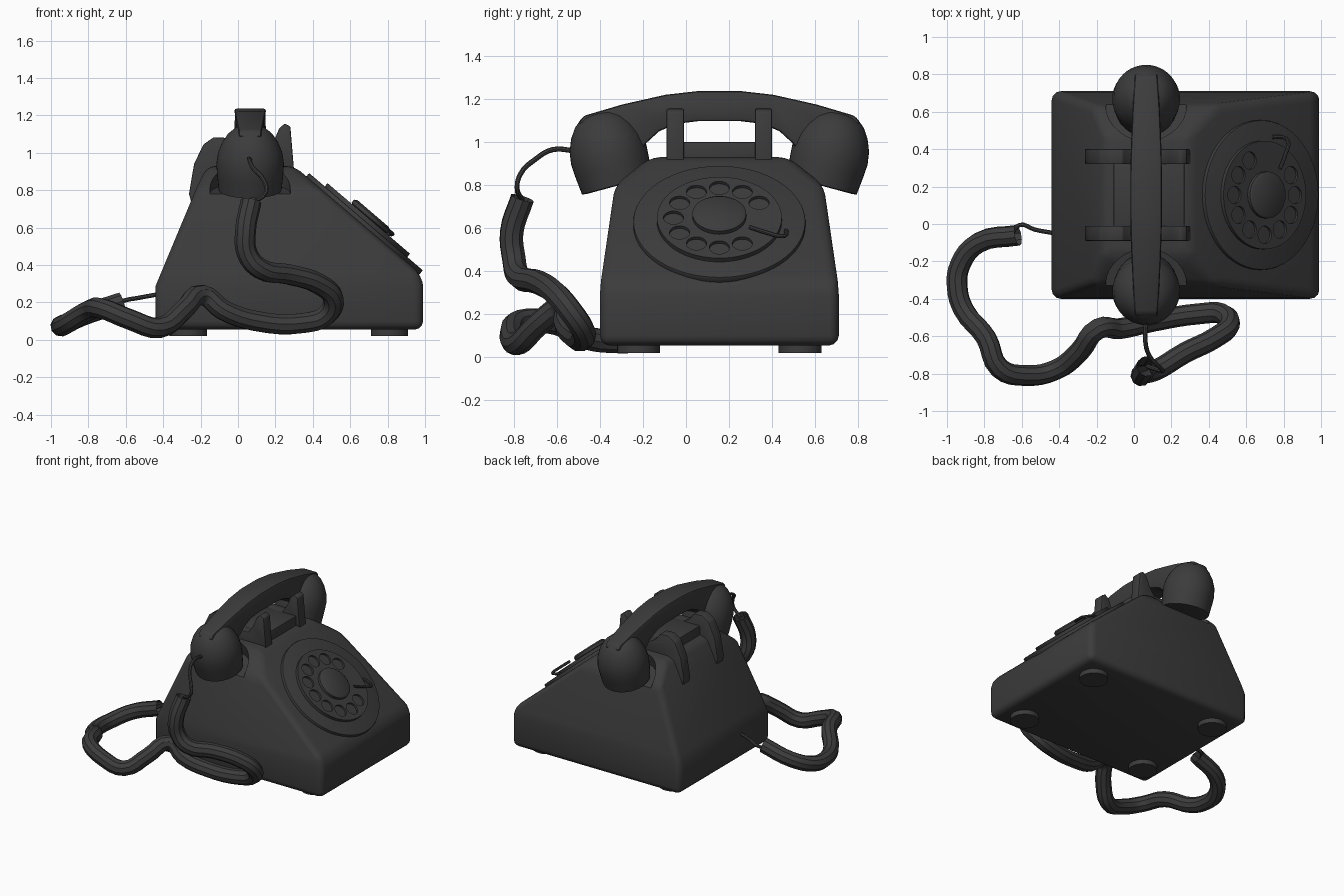
import bpy, bmesh
from math import sin, cos, pi, radians
from mathutils import Matrix, Vector

if "Cube" in bpy.data.objects:
    bpy.data.objects.remove(bpy.data.objects["Cube"])

MID = 0.155     # y of the symmetry plane of the telephone
GRIP_X = 0.065  # x of the handset

black = bpy.data.materials.new("charcoal black")
black.use_nodes = True
black.diffuse_color = (0.045, 0.045, 0.045, 1)
black.node_tree.nodes["Principled BSDF"].inputs["Base Color"].default_value = black.diffuse_color


def add_object(name, data):
    ob = bpy.data.objects.new(name, data)
    bpy.context.collection.objects.link(ob)
    data.materials.append(black)
    return ob


def from_bmesh(name, bm):
    bmesh.ops.recalc_face_normals(bm, faces=bm.faces)
    mesh = bpy.data.meshes.new(name)
    bm.to_mesh(mesh)
    bm.free()
    return add_object(name, mesh)


def loft(name, rings):
    """Skin equal-length closed rings and cap both ends."""
    bm = bmesh.new()
    rows = [[bm.verts.new(p) for p in ring] for ring in rings]
    for a, b in zip(rows, rows[1:]):
        for i in range(len(a)):
            j = (i + 1) % len(a)
            bm.faces.new((a[i], a[j], b[j], b[i]))
    bm.faces.new(rows[0][::-1])
    bm.faces.new(rows[-1])
    return from_bmesh(name, bm)


def lathe(name, profile, matrix, sides=40):
    """Spin (radius, height) points about the local z axis."""
    angles = [2 * pi * i / sides for i in range(sides)]
    return loft(name, [[matrix @ Vector((r * cos(a), r * sin(a), h)) for a in angles]
                       for r, h in profile])


def disc(name, radius, low, high, matrix, sides=48):
    return lathe(name, [(radius, low), (radius, high)], matrix, sides)


def finish(ob, bevel=0, segments=2, cutters=()):
    """Bevel, cut, bake the modifiers and shade."""
    if bevel:
        mod = ob.modifiers.new("bevel", "BEVEL")
        mod.width, mod.segments = bevel, segments
        mod.limit_method = "ANGLE"
        mod.angle_limit = radians(25)
    for cutter in cutters:
        mod = ob.modifiers.new("cut", "BOOLEAN")
        mod.object, mod.operation, mod.solver = cutter, "DIFFERENCE", "EXACT"
    bpy.ops.object.select_all(action="DESELECT")
    ob.select_set(True)
    bpy.context.view_layer.objects.active = ob
    bpy.ops.object.convert(target="MESH")
    bpy.ops.object.shade_smooth_by_angle(angle=radians(35))
    for cutter in cutters:
        bpy.data.objects.remove(cutter)


def tube(name, points, radius, resolution=3):
    curve = bpy.data.curves.new(name, "CURVE")
    curve.dimensions = "3D"
    curve.bevel_depth, curve.bevel_resolution = radius, resolution
    curve.resolution_u = 4
    spline = curve.splines.new("BEZIER")
    spline.bezier_points.add(len(points) - 1)
    for bp, p in zip(spline.bezier_points, points):
        bp.co = p
        bp.handle_left_type = bp.handle_right_type = "AUTO"
    finish(add_object(name, curve))


def cup_frame(side):
    """Frame at the rim of an ear cup, its z axis leaning outward."""
    up = Vector((0, 0.26 * side, 0.965)).normalized()
    x = Vector((1, 0, 0))
    m = Matrix((x, up.cross(x), up)).transposed().to_4x4()
    return Matrix.Translation((GRIP_X, MID + 0.475 * side, 0.797)) @ m


# Body: stacked rectangles, with scoops under the ear cups
levels = [(0.055, -0.44, 0.99, 0.555), (0.29, -0.44, 0.99, 0.555), (0.355, -0.413, 0.975, 0.55),
          (0.80, -0.227, 0.453, 0.485), (0.93, -0.165, 0.30, 0.32)]
body = loft("body", [[(a, MID - w, z), (b, MID - w, z), (b, MID + w, z), (a, MID + w, z)]
                     for z, a, b, w in levels])
scoops = [disc("scoop_cutter", 0.215, -0.015, 0.4, cup_frame(s)) for s in (-1, 1)]
for s in scoops:
    s.hide_render = True
finish(body, 0.045, 3, scoops)

# Feet
for end, x in (("back", -0.265), ("front", 0.81)):
    for side, dy in (("right", -0.375), ("left", 0.375)):
        finish(disc(f"{end}_{side}_foot", 0.1, 0.02, 0.07,
                    Matrix.Translation((x, MID + dy, 0)), 32))

# Cradle arms and the plate between them
arm = [(-0.24, 0.70), (-0.262, 0.78), (-0.235, 0.94), (-0.185, 1.045), (-0.13, 1.083),
       (-0.06, 1.08), (-0.02, 1.03), (0.03, 1.0), (0.15, 1.0), (0.19, 1.06), (0.22, 1.13),
       (0.25, 1.157), (0.28, 1.14), (0.30, 0.9), (0, 0.86)]
for side, dy in (("right", -0.205), ("left", 0.205)):
    finish(loft(f"{side}_cradle_arm", [[(x, MID + dy + e, z) for x, z in arm]
                                       for e in (-0.04, 0.04)]), 0.006)
plate = [(-0.11, 0.9), (0.27, 0.9), (0.27, 1.0), (-0.11, 1.0)]
finish(loft("cradle_plate", [[(x, MID + e, z) for x, z in plate] for e in (-0.18, 0.18)]), 0.006)

# Handset cups
cup = [(0.15, 0), (0.168, 0.004), (0.177, 0.09), (0.181, 0.15), (0.172, 0.21), (0.15, 0.265),
       (0.12, 0.31), (0.085, 0.34), (0.03, 0.355)]
for name, side in (("mouthpiece_cup", -1), ("earpiece_cup", 1)):
    finish(lathe(name, cup, cup_frame(side)))

# Handset grip: half an arch, mirrored, narrowing to the ends
top = [(0.655, 1.09), (0.63, 1.122), (0.45, 1.175), (0.25, 1.22), (0.1, 1.237)]
under = [(0.1, 1.097), (0.2, 1.085), (0.28, 1.05), (0.34, 0.995), (0.37, 0.95), (0.45, 0.95),
         (0.6, 1.03)]
arch = ([(-d, z) for d, z in top] + [(d, z) for d, z in top[::-1]]
        + [(d, z) for d, z in under[::-1]] + [(-d, z) for d, z in under])
finish(loft("handset_grip", [[(GRIP_X + s * (0.085 - 0.06 * d * d), MID + d, z)
                              for d, z in arch] for s in (-1, 1)]), 0.014)

# Dial on the sloped face
slope = Matrix(((0, -0.76, 0.65), (1, 0, 0), (0, 0.65, 0.76))).to_4x4()
dial = Matrix.Translation((0.67, MID, 0.615)) @ slope
finish(disc("dial_base", 0.40, -0.02, 0.022, dial, 64), 0.006)
holes = []
for i in range(10):
    a = radians(30 + 30 * i)
    spot = dial @ Matrix.Translation((0.213 * cos(a), 0.213 * sin(a), 0))
    holes.append(disc("hole_cutter", 0.047, 0.03, 0.08, spot, 24))
    holes[-1].hide_render = True
finish(disc("finger_wheel", 0.29, 0.02, 0.045, dial, 64), 0, 1, holes)
finish(lathe("dial_knob", [(0.11, 0.04), (0.125, 0.05), (0.125, 0.07), (0.11, 0.08)], dial))
tube("finger_stop", [dial @ Vector(p) for p in
                     ((0.14, -0.09, 0.065), (0.22, -0.13, 0.065), (0.29, -0.15, 0.06),
                      (0.31, -0.12, 0.045), (0.31, -0.07, 0.025))], 0.01, 2)

# Cords
tube("coiled_cord", [
    (0.07, -0.76, 0.74), (0.04, -0.81, 0.58), (0.05, -0.80, 0.46), (0.12, -0.78, 0.38),
    (0.27, -0.69, 0.35), (0.43, -0.61, 0.30), (0.51, -0.54, 0.22), (0.47, -0.48, 0.13),
    (0.35, -0.48, 0.09), (0.10, -0.52, 0.10), (-0.08, -0.56, 0.16), (-0.19, -0.56, 0.24),
    (-0.29, -0.68, 0.16), (-0.42, -0.78, 0.065), (-0.58, -0.81, 0.11), (-0.72, -0.77, 0.165),
    (-0.79, -0.61, 0.16), (-0.91, -0.46, 0.09), (-0.945, -0.34, 0.075), (-0.93, -0.22, 0.08),
    (-0.83, -0.10, 0.13), (-0.62, -0.06, 0.20)], 0.056)
tube("handset_wire", [(0.065, -0.52, 0.96), (0.06, -0.62, 0.965), (0.08, -0.70, 0.92),
                      (0.14, -0.77, 0.85), (0.15, -0.785, 0.79), (0.07, -0.76, 0.73)], 0.012, 2)
tube("body_wire", [(-0.66, -0.06, 0.19), (-0.61, -0.005, 0.21), (-0.53, -0.03, 0.225),
                   (-0.42, -0.05, 0.245)], 0.012, 2)
